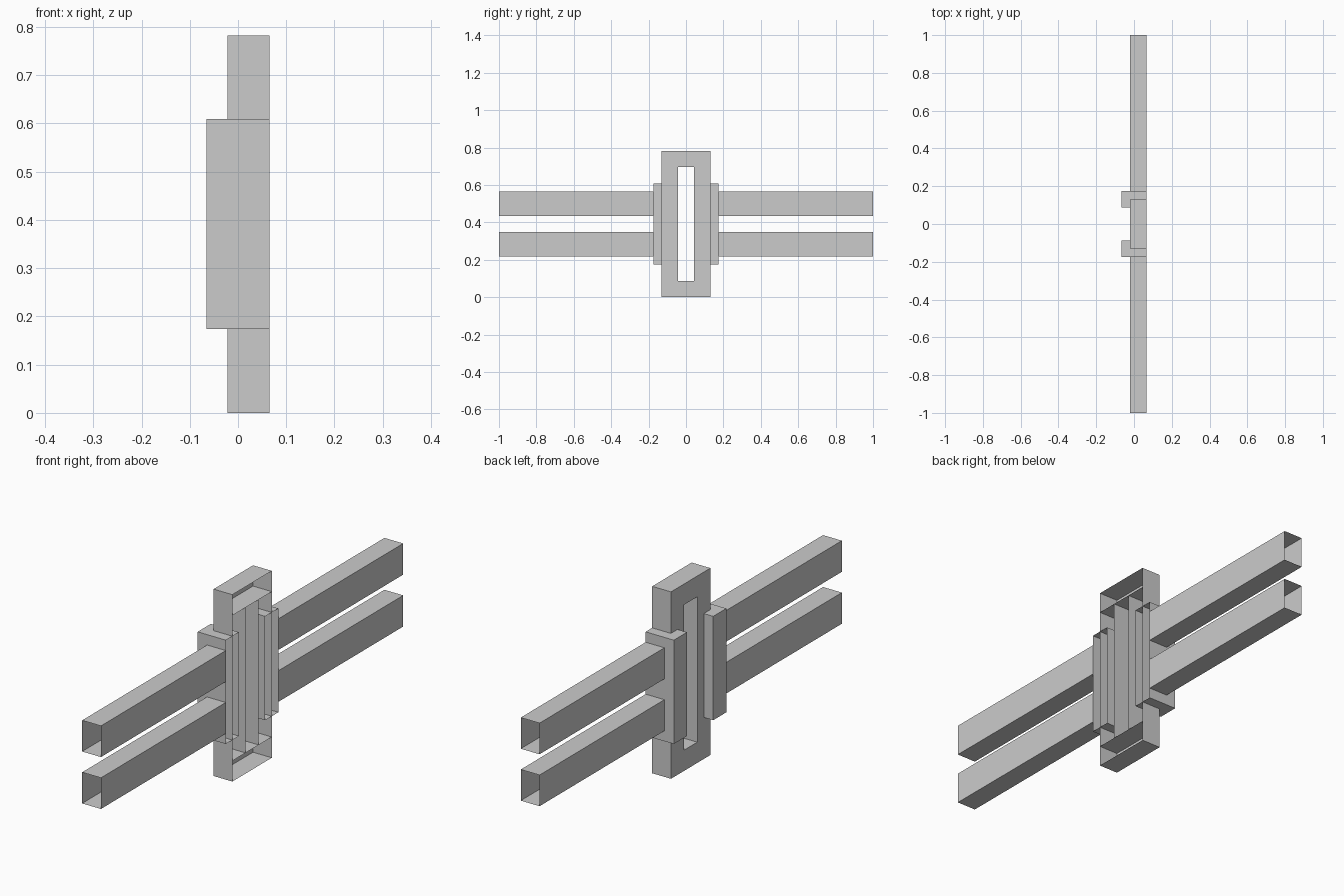
import bpy, bmesh
from mathutils import Vector

if "Cube" in bpy.data.objects:
    bpy.data.objects.remove(bpy.data.objects["Cube"])

U = 1 / 23                       # grid unit: half the total length is 23 units
BACK, FRONT = -0.5, 1.5          # x range of post and rails, in units


def finish(name, bm):
    bmesh.ops.scale(bm, vec=(U, U, U), verts=bm.verts)
    mesh = bpy.data.meshes.new(name)
    bm.to_mesh(mesh)
    bm.free()
    obj = bpy.data.objects.new(name, mesh)
    bpy.context.collection.objects.link(obj)
    return obj


def add_box(bm, lo, hi, open_sides=()):
    """Box between two corners, leaving out the faces that point along open_sides."""
    lo, hi = Vector(lo), Vector(hi)
    verts = bmesh.ops.create_cube(bm, size=1)["verts"]
    faces = {f for v in verts for f in v.link_faces}
    for f in faces:
        f.normal_update()
    drop = [f for f in faces
            if any(f.normal.dot(Vector(s)) > 0.9 for s in open_sides)]
    bmesh.ops.delete(bm, geom=drop, context="FACES")
    for v in verts:
        if v.is_valid:
            v.co = Vector(((lo[i] + hi[i]) / 2 + v.co[i] * (hi[i] - lo[i])
                           for i in range(3)))


X_POS, Y_POS, Y_NEG = (1, 0, 0), (0, 1, 0), (0, -1, 0)
Z_POS, Z_NEG = (0, 0, 1), (0, 0, -1)

# Post frame: hollow shells open on the +x side, around a see-through slot
bm = bmesh.new()
add_box(bm, (BACK, -3, 0), (FRONT, 3, 2), [X_POS])
add_box(bm, (BACK, -3, 16), (FRONT, 3, 18), [X_POS])
for y0, y1 in ((-3, -1), (1, 3)):
    add_box(bm, (BACK, y0, 2), (FRONT, y1, 16), [X_POS, Z_POS, Z_NEG])
bmesh.ops.remove_doubles(bm, verts=bm.verts, dist=1e-4)
finish("post_frame", bm)

for side, s in (("left", -1), ("right", 1)):
    # Side bracket: deeper shell straddling the post edge, open on +x
    bm = bmesh.new()
    ys = sorted((2 * s, 4 * s))
    add_box(bm, (-1.5, ys[0], 4), (1.5, ys[1], 14), [X_POS])
    finish(f"{side}_bracket", bm)

    # Rails: square tubes with open ends
    for level, z in (("lower", 5), ("upper", 10)):
        bm = bmesh.new()
        ys = sorted((4 * s, 23 * s))
        add_box(bm, (BACK, ys[0], z), (FRONT, ys[1], z + 3), [Y_POS, Y_NEG])
        finish(f"{side}_{level}_rail", bm)
